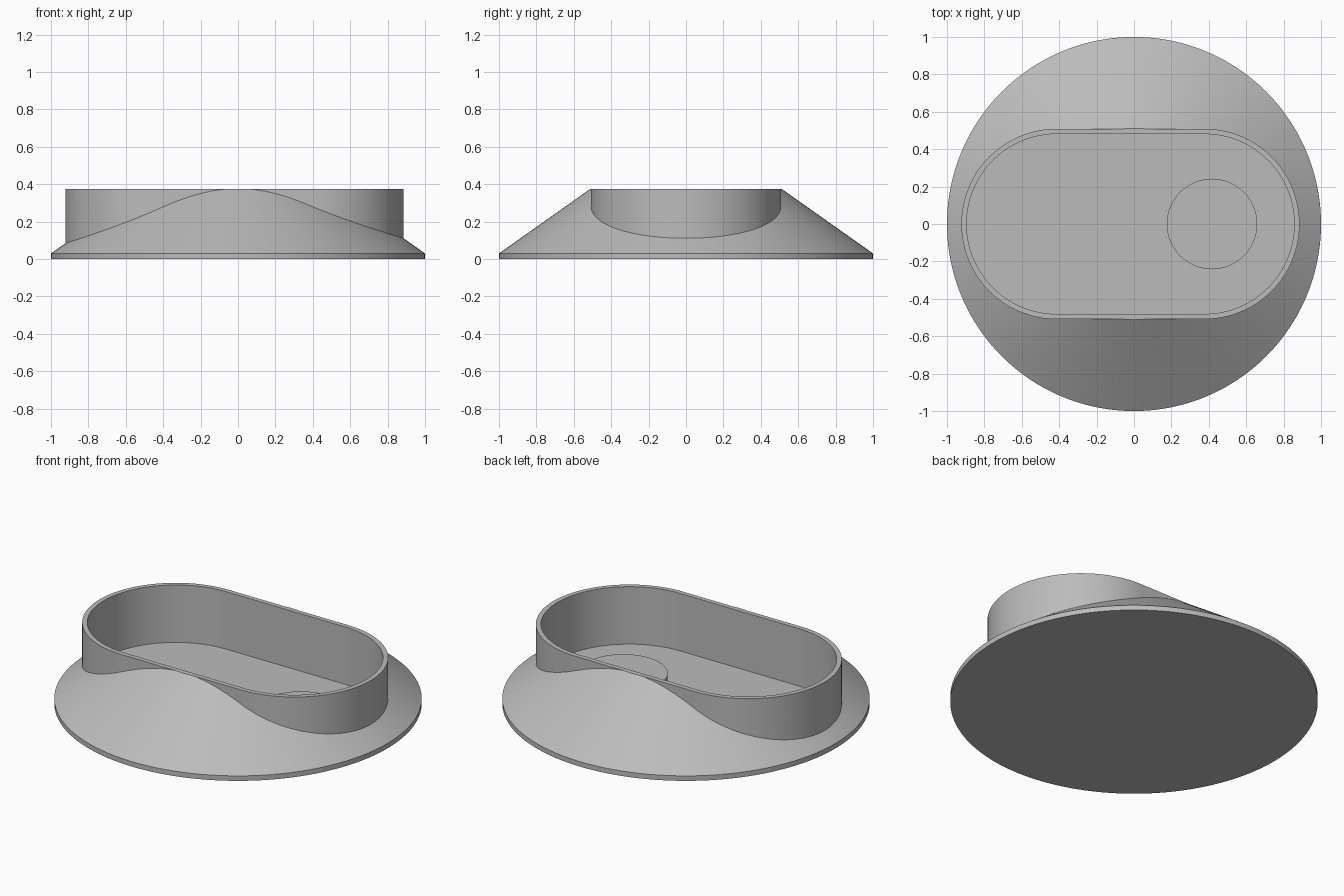
import bpy, bmesh
from math import sin, cos, pi, radians

RIM_Z, TOP_Z = 0.03, 0.375      # flange thickness and overall height
CUP_X, HALF = -0.019, 0.395     # cup centre and half length of its straight sides
OUTER_R, INNER_R = 0.509, 0.481

cube = bpy.data.objects.get("Cube")
if cube:
    bpy.data.objects.remove(cube, do_unlink=True)

grey = bpy.data.materials.new("plain grey")
grey.use_nodes = True
grey.diffuse_color = (0.5, 0.5, 0.5, 1)
grey.node_tree.nodes["Principled BSDF"].inputs["Base Color"].default_value = grey.diffuse_color


def circle(r, n=160):
    return [(r * cos(2 * pi * i / n), r * sin(2 * pi * i / n)) for i in range(n)]


def stadium(r, n=64):
    """Outline with two straight sides and two round ends."""
    pts = []
    for side in (1, -1):
        for i in range(n + 1):
            a = -pi / 2 + pi * i / n
            pts.append((CUP_X + side * (HALF + r * cos(a)), side * r * sin(a)))
    return pts


def loft(name, rings):
    """Solid through a stack of (outline, height) rings."""
    bm = bmesh.new()
    loops = [[bm.verts.new((x, y, z)) for x, y in pts] for pts, z in rings]
    bm.faces.new(loops[0][::-1])
    bm.faces.new(loops[-1])
    for low, high in zip(loops, loops[1:]):
        for i in range(len(low)):
            j = (i + 1) % len(low)
            bm.faces.new((low[i], low[j], high[j], high[i]))
    mesh = bpy.data.meshes.new(name)
    bm.to_mesh(mesh)
    bm.free()
    mesh.materials.append(grey)
    obj = bpy.data.objects.new(name, mesh)
    bpy.context.collection.objects.link(obj)
    return obj


def activate(obj):
    bpy.ops.object.select_all(action='DESELECT')
    obj.select_set(True)
    bpy.context.view_layer.objects.active = obj


def combine(obj, other, operation):
    """Apply a boolean and drop the helper solid."""
    activate(obj)
    mod = obj.modifiers.new("cut", 'BOOLEAN')
    mod.operation, mod.solver, mod.object = operation, 'EXACT', other
    bpy.ops.object.modifier_apply(modifier=mod.name)
    bpy.data.objects.remove(other, do_unlink=True)


# Sloped round base with a thin vertical rim
body = loft("base_and_cup", [(circle(1), 0), (circle(1), RIM_Z), (circle(0.512), TOP_Z)])
# Oblong cup wall rising through the slope, then its hollow
combine(body, loft("cup_wall", [(stadium(OUTER_R), 0.01), (stadium(OUTER_R), TOP_Z)]), 'UNION')
combine(body, loft("cup_hollow", [(stadium(INNER_R), RIM_Z), (stadium(INNER_R), 0.6)]), 'DIFFERENCE')

# Low round pad on the cup floor
pad = loft("floor_pad", [(circle(0.242, 96), 0.02), (circle(0.242, 96), 0.07)])
pad.location.x = 0.417

for obj in (body, pad):
    activate(obj)
    bpy.ops.object.shade_smooth_by_angle(angle=radians(30))
